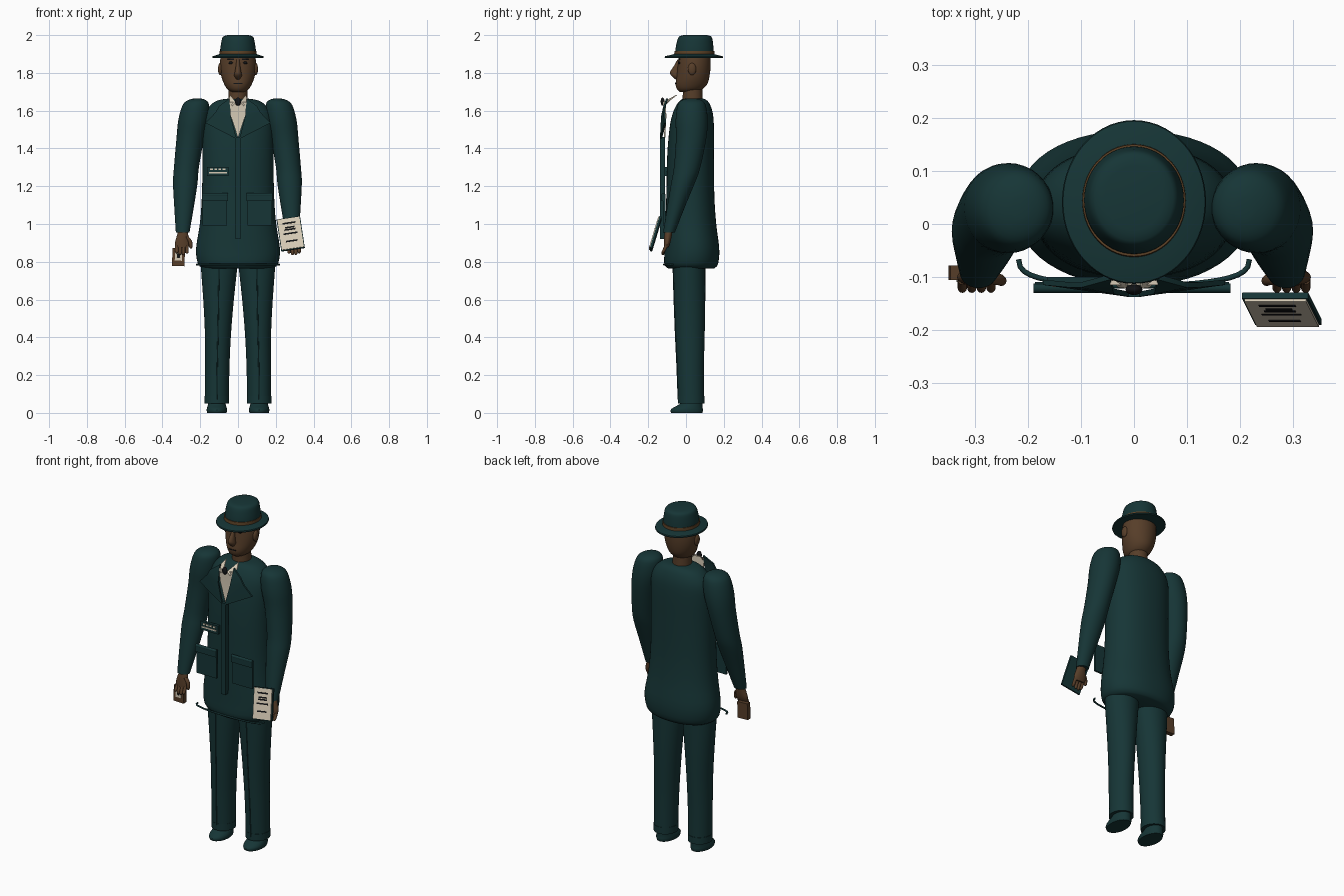
import bpy, bmesh, math
from mathutils import Vector, Matrix, Euler

if "Cube" in bpy.data.objects:
    bpy.data.objects.remove(bpy.data.objects["Cube"])


def material(name, rgb):
    m = bpy.data.materials.new(name)
    m.diffuse_color = (*rgb, 1)
    m.use_nodes = True
    m.node_tree.nodes["Principled BSDF"].inputs["Base Color"].default_value = m.diffuse_color
    return m


GREEN = material("dark green cloth", (0.008, 0.036, 0.037))
SKIN = material("brown skin", (0.095, 0.048, 0.022))
CREAM = material("cream", (0.68, 0.60, 0.47))
BAND = material("tan band", (0.11, 0.055, 0.02))
DARK = material("near black", (0.006, 0.007, 0.008))


def finish(name, bm, mat):
    bmesh.ops.recalc_face_normals(bm, faces=bm.faces)
    me = bpy.data.meshes.new(name)
    bm.to_mesh(me)
    bm.free()
    me.materials.append(mat)
    ob = bpy.data.objects.new(name, me)
    bpy.context.collection.objects.link(ob)
    return ob


def smooth_rings(rings, steps):
    """Catmull-Rom interpolation between neighbouring rings."""
    out = []
    for i in range(len(rings) - 1):
        p = [Vector(rings[max(0, min(len(rings) - 1, i + k))]) for k in (-1, 0, 1, 2)]
        for j in range(steps):
            t = j / steps
            out.append(0.5 * (2 * p[1] + (p[2] - p[0]) * t
                              + (2 * p[0] - 5 * p[1] + 4 * p[2] - p[3]) * t * t
                              + (3 * p[1] - p[0] - 3 * p[2] + p[3]) * t ** 3))
    return out + [Vector(rings[-1])]


def loft(name, rings, mat, steps=3, n=36, power=2.0):
    """Rings are (cx, cy, z, rx, ry) horizontal superellipses."""
    bm = bmesh.new()
    loops = []
    for cx, cy, z, rx, ry in smooth_rings(rings, steps):
        loop = []
        for k in range(n):
            a = 2 * math.pi * k / n
            c, s = math.cos(a), math.sin(a)
            loop.append(bm.verts.new((cx + rx * math.copysign(abs(c) ** (2 / power), c),
                                      cy + ry * math.copysign(abs(s) ** (2 / power), s), z)))
        loops.append(loop)
    for a, b in zip(loops, loops[1:]):
        for k in range(n):
            bm.faces.new((a[k], a[(k + 1) % n], b[(k + 1) % n], b[k]))
    bm.faces.new(loops[0])
    bm.faces.new(loops[-1])
    return finish(name, bm, mat)


def body(name, rows, mat, **kw):
    """Rows are (z, half width, front y, back y)."""
    return loft(name, [(0, (f + b) / 2, z, w, (b - f) / 2) for z, w, f, b in rows], mat, **kw)


def box(name, centre, size, mat, rot=(0, 0, 0), local=(0, 0, 0)):
    bm = bmesh.new()
    bmesh.ops.create_cube(bm, size=1)
    m = (Matrix.Translation(centre) @ Euler(rot).to_matrix().to_4x4()
         @ Matrix.Translation(local) @ Matrix.Diagonal((*size, 1)))
    bm.transform(m)
    return finish(name, bm, mat)


def ball(name, centre, radii, mat):
    bm = bmesh.new()
    bmesh.ops.create_uvsphere(bm, u_segments=20, v_segments=12, radius=1)
    bm.transform(Matrix.Translation(centre) @ Matrix.Diagonal((*radii, 1)))
    return finish(name, bm, mat)


def plate(name, pts, mat, thick=0.008):
    """Polygon given in space, thickened along y."""
    bm = bmesh.new()
    f = [bm.verts.new(p) for p in pts]
    b = [bm.verts.new((x, y + thick, z)) for x, y, z in pts]
    n = len(pts)
    bmesh.ops.triangulate(bm, faces=[bm.faces.new(f), bm.faces.new(b)])
    for i in range(n):
        bm.faces.new((f[i], f[(i + 1) % n], b[(i + 1) % n], b[i]))
    return finish(name, bm, mat)


def tube(name, pts, r, mat):
    cu = bpy.data.curves.new(name, "CURVE")
    cu.dimensions, cu.bevel_depth, cu.bevel_resolution = "3D", r, 3
    cu.use_fill_caps = True
    sp = cu.splines.new("POLY")
    sp.points.add(len(pts) - 1)
    for p, q in zip(sp.points, pts):
        p.co = (*q, 1)
    cu.materials.append(mat)
    ob = bpy.data.objects.new(name, cu)
    bpy.context.collection.objects.link(ob)
    return ob


# Jacket, neck and head
body("jacket", [(.765, .185, -.095, .15), (.79, .212, -.115, .17), (.87, .222, -.113, .176),
                (1.0, .202, -.11, .16), (1.15, .191, -.104, .15), (1.35, .188, -.1, .148),
                (1.5, .188, -.088, .148), (1.58, .178, -.072, .143), (1.63, .145, -.05, .128),
                (1.655, .105, -.03, .11), (1.664, .05, -.01, .09)], GREEN, n=56, power=2.2)
body("neck", [(1.64, .052, -.018, .088), (1.75, .05, -.016, .085)], SKIN)
body("head", [(1.698, .03, -.03, .05), (1.712, .055, -.047, .085), (1.74, .073, -.055, .112),
              (1.78, .088, -.05, .124), (1.83, .095, -.045, .13), (1.88, .093, -.04, .13),
              (1.905, .085, -.035, .125)], SKIN)
body("nose", [(1.765, .008, -.055, -.03), (1.785, .02, -.078, -.03), (1.805, .017, -.084, -.03),
              (1.84, .011, -.062, -.03), (1.87, .008, -.046, -.03)], SKIN, n=16)
box("mouth", (0, -.053, 1.745), (.045, .008, .005), DARK)

# Hat
body("hat_brim", [(1.878, .134, -.111, .194), (1.882, .136, -.113, .196), (1.888, .134, -.111, .194),
                  (1.9, .095, -.06, .147)], GREEN, steps=1, n=56)
body("hat_crown", [(1.885, .094, -.058, .147), (1.925, .094, -.056, .146), (1.965, .088, -.048, .142),
                   (1.985, .083, -.041, .138), (1.995, .074, -.032, .13), (2.0, .055, -.012, .11)],
     GREEN, steps=2, n=56)
body("hat_band", [(1.892, .098, -.063, .151), (1.917, .097, -.061, .15)], BAND, steps=1, n=56)

# Shirt front, tie knot and button placket
plate("shirt_front", [(-.045, -.115, 1.645), (.045, -.115, 1.645), (.038, -.112, 1.57),
                      (0, -.118, 1.455), (-.038, -.112, 1.57)], CREAM)
ball("tie_knot", (0, -.124, 1.648), (.016, .01, .022), DARK)
box("placket", (0, -.124, 1.19), (.028, .028, .54), GREEN)

# Breast pocket with a label
box("breast_pocket", (-.107, -.108, 1.278), (.115, .016, .05), GREEN)
for i in range(4):
    box("pocket_label", (-.14 + i * .022, -.117, 1.29), (.014, .004, .009), CREAM)
box("pocket_label_strip", (-.107, -.117, 1.272), (.095, .004, .008), CREAM)

# Hem cord around the front of the jacket
tube("hem_cord", [(.218 * math.sin(a), -.055 - .062 * math.cos(a) ** .5, .785)
                  for a in [math.radians(d) for d in range(-88, 89, 8)]], .005, GREEN)

for s in (-1, 1):
    side = "left" if s < 0 else "right"
    # Face details
    ball(side + "_ear", (s * .094, .032, 1.82), (.012, .022, .032), SKIN)
    ball(side + "_eye", (s * .038, -.036, 1.853), (.012, .006, .007), DARK)
    box(side + "_brow", (s * .038, -.036, 1.872), (.034, .008, .006), DARK)
    # Collar and lapel
    plate(side + "_collar", [(s * .012, -.122, 1.645), (s * .03, -.12, 1.625), (s * .055, -.09, 1.655),
                             (s * .04, -.055, 1.682)], CREAM)
    plate(side + "_lapel", [(s * .045, -.105, 1.665), (s * .10, -.12, 1.625), (s * .12, -.12, 1.59),
                            (s * .172, -.115, 1.535), (s * .008, -.138, 1.45), (s * .038, -.132, 1.57)],
          GREEN, .01)
    # Hip pocket with rolled flap
    box(side + "_pocket", (s * .118 - .004, -.115, 1.075), (.13, .012, .165), GREEN)
    box(side + "_pocket_flap", (s * .118 - .004, -.122, 1.138), (.136, .014, .035), GREEN)
    tube(side + "_flap_roll", [(s * .05 - .004, -.121, 1.155), (s * .186 - .004, -.121, 1.155)], .009, GREEN)
    # Sleeve
    o = -.003
    loft(side + "_sleeve", [(s * x + o, y, z, r, q) for x, y, z, r, q in [
        (.212, .03, 1.665, .015, .02), (.214, .03, 1.656, .046, .052), (.22, .03, 1.63, .07, .074),
        (.233, .03, 1.55, .08, .085), (.25, .027, 1.45, .073, .08), (.27, .006, 1.3, .066, .07),
        (.276, -.015, 1.22, .065, .063), (.282, -.05, 1.1, .053, .048), (.29, -.09, .955, .036, .031)]],
        GREEN)
    # Hand
    loft(side + "_palm", [(s * x, y, z, r, q) for x, y, z, r, q in [
        (.291, -.09, .97, .024, .02), (.293, -.095, .94, .03, .02), (.296, -.1, .9, .038, .017),
        (.296, -.105, .875, .034, .012)]], SKIN, n=20)
    for i in range(4):
        x = .27 + i * .018
        tip = .832 + .008 * abs(i - 1.4)
        loft(side + "_finger", [(s * x, -.104, .885, .009, .01), (s * x, -.118, .857, .009, .009),
                                (s * x, -.122, tip + .006, .008, .008), (s * x, -.122, tip, .004, .004)],
             SKIN, n=12, steps=2)
    loft(side + "_thumb", [(s * .275, -.1, .935, .012, .012), (s * .254, -.105, .91, .011, .011),
                           (s * .25, -.108, .88, .009, .009), (s * .25, -.108, .87, .004, .004)],
         SKIN, n=12, steps=2)
    # Trouser leg, crease, cuff and shoe
    loft(side + "_trouser_leg", [(s * x, y, z, r, q) for x, y, z, r, q in [
        (.112, .027, .05, .063, .068), (.11, .024, .25, .065, .071), (.106, .022, .42, .069, .077),
        (.103, .02, .6, .081, .082), (.1, .017, .78, .097, .085), (.1, .017, .85, .098, .085)]], GREEN)
    tube(side + "_trouser_crease", [(s * .112, -.041, .07), (s * .11, -.048, .25), (s * .106, -.056, .42),
                                    (s * .103, -.063, .6), (s * .1, -.068, .77)], .003, GREEN)
    loft(side + "_cuff", [(s * .112, .027, .05, .065, .07), (s * .112, .027, .09, .065, .07)], GREEN, steps=1)
    loft(side + "_shoe", [(s * .112, .004, 0, .051, .082), (s * .112, .004, .014, .054, .086),
                          (s * .112, .01, .028, .052, .078), (s * .112, .028, .048, .046, .06),
                          (s * .112, .03, .075, .044, .056)], GREEN, steps=2)

# Small box held in one hand
box("small_box", (-.315, -.092, .825), (.066, .027, .095), SKIN, (0, .04, 0))
box("small_box_label", (-.315, -.107, .832), (.038, .004, .052), CREAM, (0, .04, 0))
ball("small_box_mark", (-.315, -.109, .832), (.009, .002, .013), DARK)

# Notebook held in the other hand, with plain ruled bars
NOTE = dict(centre=(.279, -.16, .948), rot=(-.29, -.15, 0))
box("notebook_cover", size=(.126, .012, .176), mat=GREEN, **NOTE)
box("notebook_page", size=(.118, .006, .168), mat=CREAM, local=(0, -.008, 0), **NOTE)
for z, w in ((.058, .07), (.034, .05), (.022, .06), (0, .075), (-.042, .06)):
    box("page_bar", size=(w, .002, .008), mat=DARK, local=(0, -.0115, z), **NOTE)

# Smooth shading with sharp edges kept
bpy.ops.object.select_all(action="DESELECT")
for ob in bpy.context.collection.objects:
    if ob.type == "MESH":
        ob.select_set(True)
        bpy.context.view_layer.objects.active = ob
bpy.ops.object.shade_smooth_by_angle(angle=math.radians(40))
